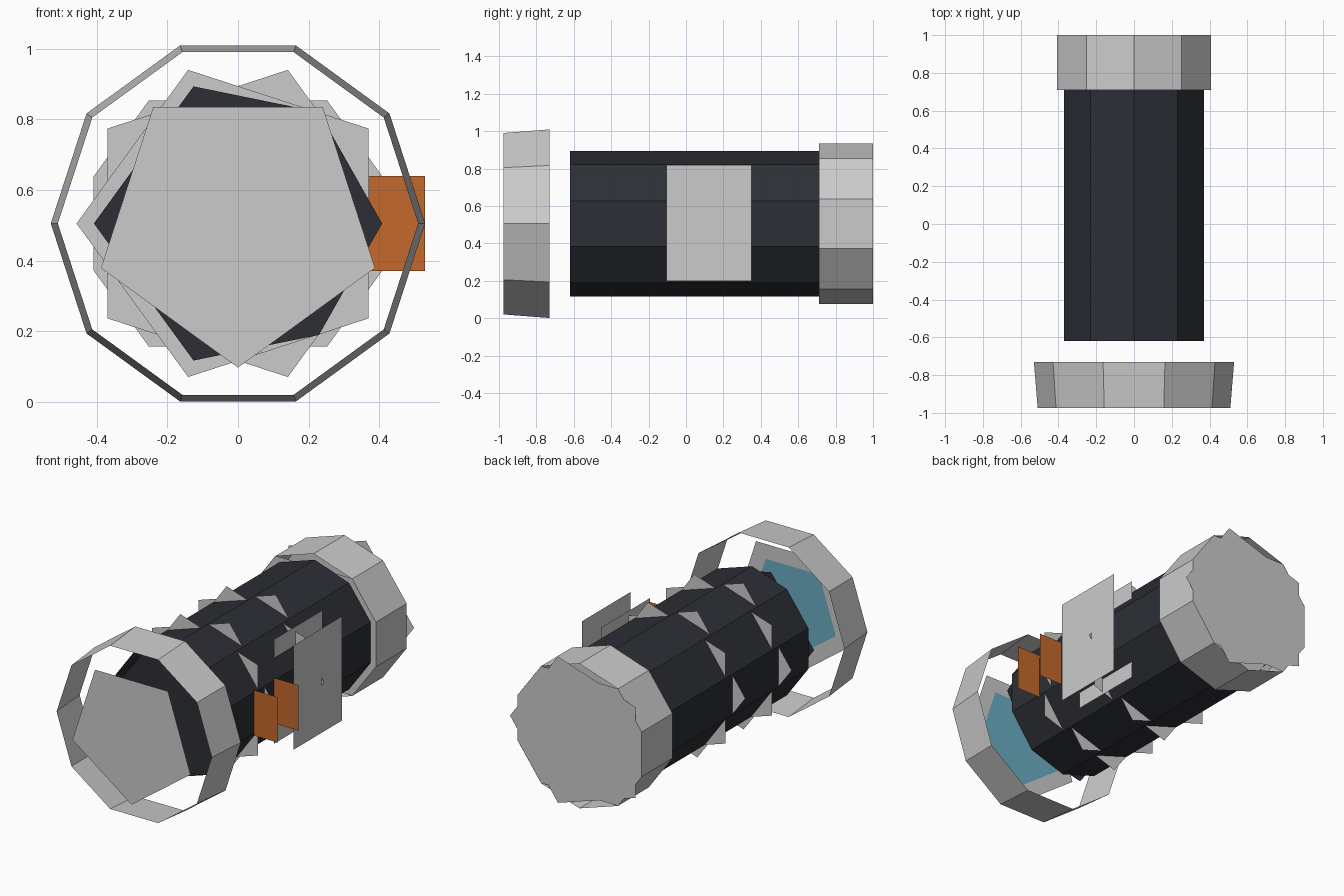
import bpy
from math import cos, sin, radians

if "Cube" in bpy.data.objects:
    bpy.data.objects.remove(bpy.data.objects["Cube"])

CZ = 0.505  # height of the tube axis


def material(name, rgb):
    m = bpy.data.materials.new(name)
    m.diffuse_color = (*rgb, 1)
    m.use_nodes = True
    m.node_tree.nodes["Principled BSDF"].inputs["Base Color"].default_value = m.diffuse_color
    return m


DARK = material("dark_metal", (0.025, 0.028, 0.035))
ORANGE = material("orange", (0.55, 0.14, 0.025))
BLUE = material("lens_blue", (0.15, 0.42, 0.55))


def make(name, verts, faces, mat=None):
    me = bpy.data.meshes.new(name)
    me.from_pydata(verts, [], faces)
    me.update()
    ob = bpy.data.objects.new(name, me)
    bpy.context.collection.objects.link(ob)
    if mat:
        me.materials.append(mat)
    return ob


def point(r, angle, y):
    a = radians(angle)
    return (r * cos(a), y, CZ + r * sin(a))


def band(name, r0, r1, y0, y1, start, mat=None, n=10):
    """Open ten-sided tube along y."""
    v = []
    for i in range(n):
        a = start + 360 * i / n
        v += [point(r0, a, y0), point(r1, a, y1)]
    f = [(2 * i, 2 * ((i + 1) % n), 2 * ((i + 1) % n) + 1, 2 * i + 1) for i in range(n)]
    return make(name, v, f, mat)


def disc(name, r, angles, y, mat=None):
    """Flat polygon across the axis."""
    return make(name, [point(r, a, y) for a in angles], [tuple(range(len(angles)))], mat)


def penta(start):
    return [start + 72 * i for i in range(5)]


# Open tubes
band("front_hood", 0.51, 0.53, -0.975, -0.73, 0)
band("body_tube", 0.39, 0.39, -0.62, 0.72, 18, DARK)
band("rear_cap_band", 0.43, 0.43, 0.71, 1.0, 18)

# Front lens plate with blue glass behind
disc("front_plate", 0.408, penta(54), -1.0)
disc("lens_glass", 0.3, penta(54), -0.999, BLUE)

# Dark front face of the body, with corners standing proud
hexa = [(0.408, 0), (0.39, 54), (0.408, 108), (0.408, 180), (0.408, 252), (0.39, 306)]
make("body_front_face", [point(r, a, -0.62) for r, a in hexa], [tuple(range(6))], DARK)

# Paired pentagonal rings around the body
for i, y in enumerate((-0.34, 0.095)):
    disc(f"grip_ring_front_{i}", 0.457, penta(36), y)
    disc(f"grip_ring_back_{i}", 0.457, penta(0), y + 0.06)

# Rear cap faces
OCT = [18, 54, 126, 162, 198, 234, 306, 342]
disc("rear_cap_inner_face", 0.43, OCT, 0.715)
disc("rear_cap_outer_face", 0.43, OCT, 0.999)
disc("rear_cap_plate", 0.457, penta(0), 1.0)

# Side box: two grey plates facing sideways
for name, x in (("side_plate_inner", 0.31), ("side_plate_outer", 0.44)):
    make(name, [(x, -0.105, 0.2), (x, 0.35, 0.2), (x, 0.35, 0.82), (x, -0.105, 0.82)],
         [(0, 1, 2, 3)])

# Orange switch: two small plates facing front and back
for name, y in (("switch_front", -0.38), ("switch_back", -0.19)):
    make(name, [(0.37, y, 0.37), (0.53, y, 0.37), (0.53, y, 0.64), (0.37, y, 0.64)],
         [(0, 1, 2, 3)], ORANGE)
